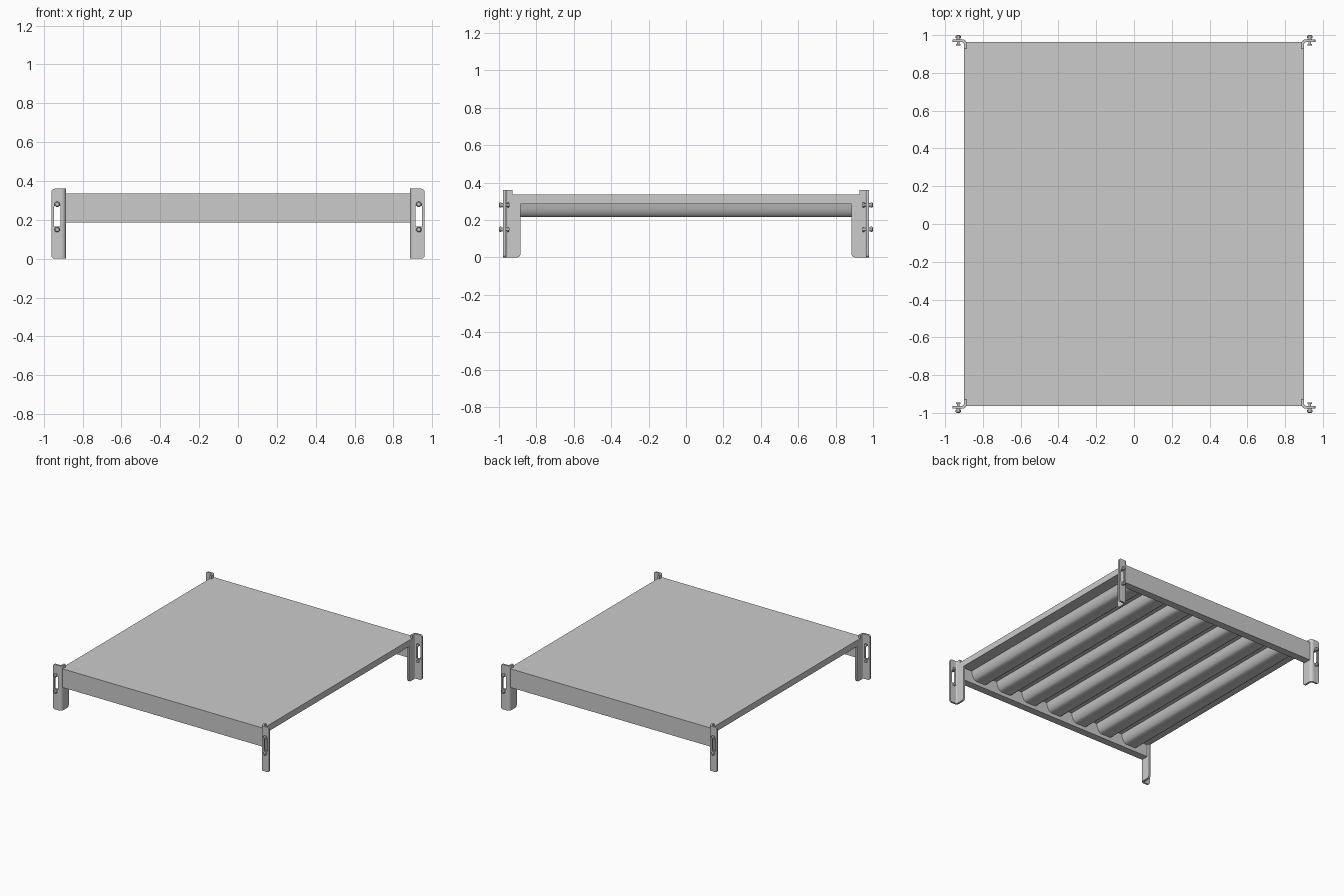
import bpy, bmesh, math
from mathutils import Matrix, Vector

if "Cube" in bpy.data.objects:
    bpy.data.objects.remove(bpy.data.objects["Cube"])


def add_object(name, bm, smooth=False):
    bmesh.ops.recalc_face_normals(bm, faces=bm.faces)
    me = bpy.data.meshes.new(name)
    bm.to_mesh(me)
    bm.free()
    ob = bpy.data.objects.new(name, me)
    bpy.context.collection.objects.link(ob)
    if smooth:
        bpy.ops.object.select_all(action='DESELECT')
        ob.select_set(True)
        bpy.context.view_layer.objects.active = ob
        bpy.ops.object.shade_smooth_by_angle(angle=math.radians(40))
    return ob


def box(name, x0, x1, y0, y1, z0, z1):
    bm = bmesh.new()
    m = Matrix.Translation(((x0 + x1) / 2, (y0 + y1) / 2, (z0 + z1) / 2))
    m = m @ Matrix.Diagonal((x1 - x0, y1 - y0, z1 - z0, 1))
    bmesh.ops.create_cube(bm, size=1, matrix=m)
    return add_object(name, bm)


def prism(bm, pts, vec):
    f = bm.faces.new([bm.verts.new(p) for p in pts])
    r = bmesh.ops.extrude_face_region(bm, geom=[f])
    verts = [g for g in r['geom'] if isinstance(g, bmesh.types.BMVert)]
    bmesh.ops.translate(bm, verts=verts, vec=vec)


def plate_mesh(outlines, thick, matrix):
    # flat plate from an outline, further outlines become holes
    cu = bpy.data.curves.new("plate", 'CURVE')
    cu.dimensions = '2D'
    cu.fill_mode = 'BOTH'
    cu.extrude = thick / 2
    for pts in outlines:
        sp = cu.splines.new('POLY')
        sp.points.add(len(pts) - 1)
        for p, q in zip(sp.points, pts):
            p.co = (q[0], q[1], 0, 1)
        sp.use_cyclic_u = True
    ob = bpy.data.objects.new("plate", cu)
    bpy.context.collection.objects.link(ob)
    dg = bpy.context.evaluated_depsgraph_get()
    me = bpy.data.meshes.new_from_object(ob.evaluated_get(dg))
    bpy.data.objects.remove(ob)
    me.transform(matrix)
    return me


def arc(cx, cy, r, a0, a1, n=5):
    return [(cx + r * math.cos(math.radians(a0 + (a1 - a0) * i / n)),
             cy + r * math.sin(math.radians(a0 + (a1 - a0) * i / n))) for i in range(n + 1)]


# deck slab and deep end beams
box("deck", -.9, .9, -.963, .963, .285, .335)
for s, n in ((-1, "front_beam"), (1, "back_beam")):
    y0, y1 = sorted((s * .903, s * .963))
    box(n, -.895, .895, y0, y1, .185, .334)

# stiffening ribs under the deck
half = [(.085, .287), (.079, .262), (.071, .242), (.06, .225), (.045, .215)]
prof = half + [(-x, z) for x, z in reversed(half)]
for i in range(7):
    bm = bmesh.new()
    cx = (i - 3) * .241
    prism(bm, [(cx + x, -.91, z) for x, z in prof], Vector((0, 1.82, 0)))
    add_object("rib_%d" % (i + 1), bm, True)

# master corner leg: outer plate with slot, side flange, rolled bend
r = .015
outer = [(.91, 0)] + arc(.96 - r, r, r, -90, 0) + arc(.96 - r, .36 - r, r, 0, 90) + [(.91, .36)]
slot = [(.914, .165), (.947, .165), (.947, .27), (.914, .27)]
flange = arc(.885 + .02, .02, .02, 270, 180) + [(.885, .334), (.927, .334), (.927, .36), (.953, .36), (.953, 0)]
front_m = Matrix.Translation((0, .9705, 0)) @ Matrix.Rotation(math.radians(90), 4, 'X')
side_m = Matrix(((0, 0, 1, .893), (1, 0, 0, 0), (0, 1, 0, 0), (0, 0, 0, 1)))
leg = bmesh.new()
leg.from_mesh(plate_mesh([outer, slot], .015, front_m))
leg.from_mesh(plate_mesh([flange], .016, side_m))
bend = arc(.91, .953, .025, 180, 90) + arc(.91, .953, .0095, 90, 180)
prism(leg, [(x, y, 0) for x, y in bend], Vector((0, 0, .36)))
bmesh.ops.remove_doubles(leg, verts=leg.verts, dist=.00005)

# master bolts: shaft, domed head, washer and nut
bolts = bmesh.new()
for z in (.15, .28):
    for y0, y1, r0, r1, n in ((.945, .998, .007, .007, 12), (.986, .994, .014, .014, 16),
                              (.994, 1.0, .014, .009, 16), (.978, .981, .012, .012, 16),
                              (.945, .954, .013, .013, 6)):
        m = Matrix.Translation((.931, (y0 + y1) / 2, z)) @ Matrix.Rotation(math.radians(-90), 4, 'X')
        bmesh.ops.create_cone(bolts, cap_ends=True, segments=n, radius1=r0, radius2=r1,
                              depth=y1 - y0, matrix=m)

# mirror the leg and its bolts to all four corners
for sx, nx in ((-1, "left"), (1, "right")):
    for sy, ny in ((-1, "front"), (1, "back")):
        for src, part in ((leg, "leg"), (bolts, "bolts")):
            c = src.copy()
            bmesh.ops.transform(c, matrix=Matrix.Diagonal((sx, sy, 1, 1)), verts=c.verts)
            add_object("%s_%s_%s" % (ny, nx, part), c, True)
leg.free()
bolts.free()
